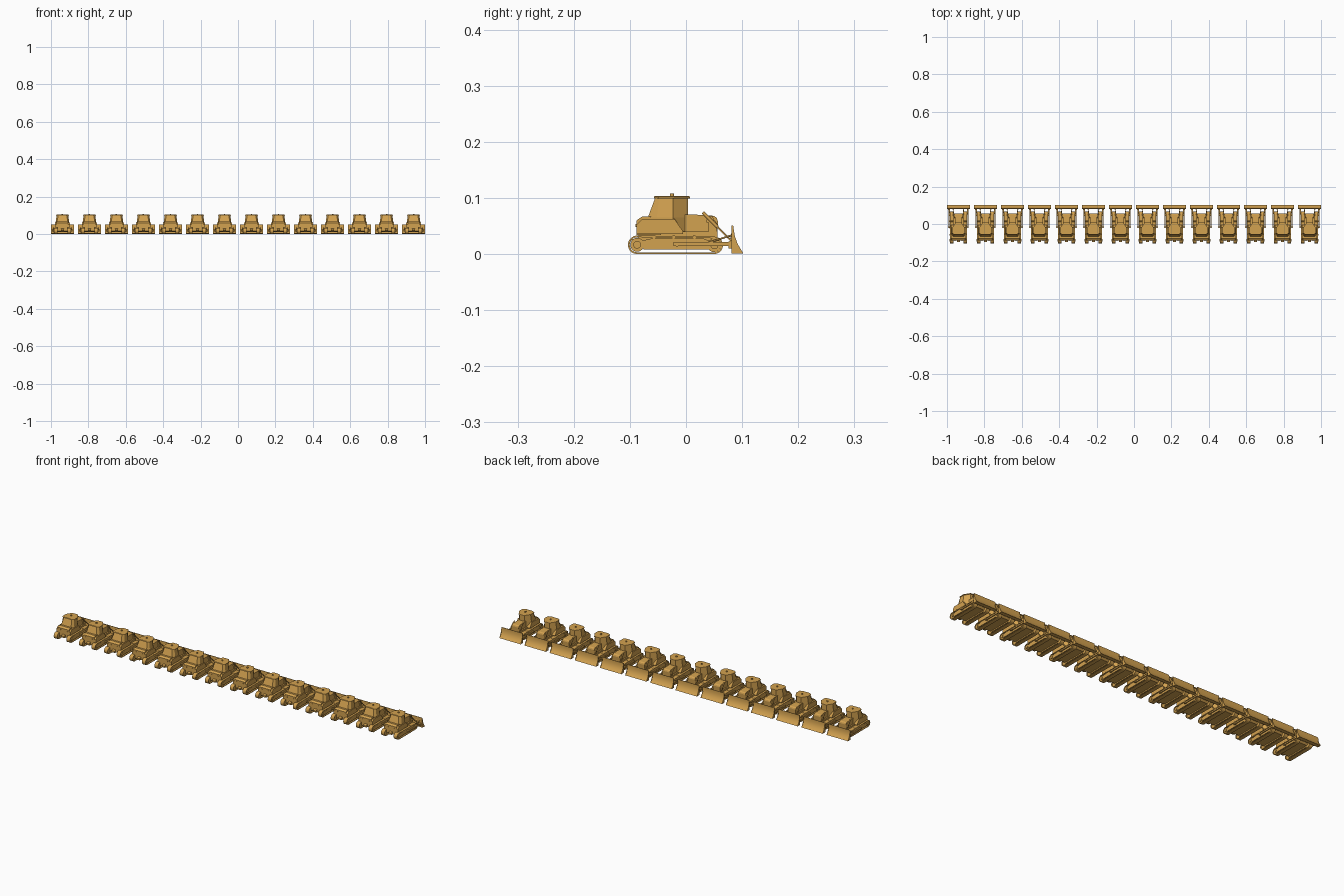
import bpy, bmesh, math
from mathutils import Vector

if "Cube" in bpy.data.objects:
    bpy.data.objects.remove(bpy.data.objects["Cube"])

COUNT, PITCH = 14, 0.1444
X0 = -PITCH * (COUNT - 1) / 2
paint = bpy.data.materials.new("yellow_paint")
paint.diffuse_color = (0.65, 0.36, 0.08, 1)
paint.use_nodes = True
paint.node_tree.nodes["Principled BSDF"].inputs["Base Color"].default_value = paint.diffuse_color


def finish(name, bm, mirror=False, smooth=False):
    """Make one part, mirror it across the vehicle and repeat it along the row."""
    bmesh.ops.recalc_face_normals(bm, faces=bm.faces[:])
    me = bpy.data.meshes.new(name)
    bm.to_mesh(me)
    bm.free()
    me.materials.append(paint)
    ob = bpy.data.objects.new(name, me)
    bpy.context.collection.objects.link(ob)
    ob.location.x = X0
    if mirror:
        ob.modifiers.new("both_sides", 'MIRROR').use_mirror_merge = False
    row = ob.modifiers.new("row", 'ARRAY')
    row.count = COUNT
    row.use_relative_offset = False
    row.use_constant_offset = True
    row.constant_offset_displace = (PITCH, 0, 0)
    if smooth:
        bpy.ops.object.select_all(action='DESELECT')
        ob.select_set(True)
        bpy.context.view_layer.objects.active = ob
        bpy.ops.object.shade_smooth_by_angle(angle=math.radians(35))
    return ob


def loft(bm, rings):
    """Skin a list of equal-length rings and cap both ends."""
    vs = [[bm.verts.new(p) for p in r] for r in rings]
    n = len(vs[0])
    for a, b in zip(vs, vs[1:]):
        for i in range(n):
            j = (i + 1) % n
            bm.faces.new((a[i], a[j], b[j], b[i]))
    bm.faces.new(vs[0])
    bm.faces.new(vs[-1])


def side(name, prof, x0, x1, mirror=False, smooth=False):
    """Extrude a (y, z) profile across x."""
    bm = bmesh.new()
    loft(bm, [[(x, y, z) for y, z in prof] for x in (x0, x1)])
    return finish(name, bm, mirror, smooth)


def rod_into(bm, a, b, r, n=12):
    a, b = Vector(a), Vector(b)
    d = (b - a).normalized()
    u = d.orthogonal().normalized()
    v = d.cross(u)
    ang = [2 * math.pi * i / n for i in range(n)]
    loft(bm, [[c + r * (u * math.cos(t) + v * math.sin(t)) for t in ang] for c in (a, b)])


def rods(name, items, mirror=False):
    bm = bmesh.new()
    for a, b, r in items:
        rod_into(bm, a, b, r)
    return finish(name, bm, mirror, True)


def plan(half, z):
    """Symmetric ring from (x, y) points on the right half."""
    return [(x, y, z) for x, y in half] + [(-x, y, z) for x, y in reversed(half)]


# track belts: closed loops around both end wheels
def belt_loop(t):
    pts = []
    for cy, cz, r, a0 in ((-0.087, 0.0165, 0.0165, 90), (0.0505, 0.0155, 0.0155, 270)):
        for i in range(11):
            a = math.radians(a0 + 18 * i)
            pts.append((cy + (r - t) * math.cos(a), cz + (r - t) * math.sin(a)))
    return pts


bm = bmesh.new()
grid = []
for x in (0.026, 0.046):
    grid.append([[bm.verts.new((x, y, z)) for y, z in belt_loop(t)] for t in (0, 0.003)])
loops = [grid[0][0], grid[1][0], grid[1][1], grid[0][1]]
for k in range(4):
    a, b = loops[k], loops[(k + 1) % 4]
    for i in range(len(a)):
        j = (i + 1) % len(a)
        bm.faces.new((a[i], a[j], b[j], b[i]))
finish("track_belt", bm, True, True)

# end wheels with hubs, support rollers
wheels = []
for y, z in ((-0.087, 0.0165), (0.0505, 0.0155)):
    wheels += [((0.029, y, z), (0.044, y, z), 0.0125), ((0.044, y, z), (0.047, y, z), 0.007)]
rods("track_wheels", wheels, True)
rods("upper_rollers", [((0.03, y, 0.030), (0.0465, y, 0.030), 0.0035) for y in (-0.057, -0.022, 0.015)], True)
side("track_frame", [(-0.076, 0.008), (0.042, 0.008), (0.045, 0.022), (0.03, 0.028),
                     (-0.06, 0.028), (-0.078, 0.024)], 0.028, 0.044, True)
# hull between the tracks
side("lower_hull", [(-0.085, 0.016), (-0.078, 0.012), (0.048, 0.012), (0.056, 0.02),
                    (0.056, 0.04), (-0.085, 0.04)], -0.026, 0.026)
# fenders beside the cab
side("fender", [(-0.088, 0.036), (-0.088, 0.052), (-0.078, 0.062), (-0.02, 0.062),
                (-0.005, 0.040), (-0.005, 0.036)], 0.022, 0.040, True)
# rear tank
side("rear_tank", [(-0.088, 0.034), (-0.088, 0.060), (-0.078, 0.067), (-0.045, 0.067),
                   (-0.045, 0.034)], -0.031, 0.031)
rods("rear_lamps", [((0.018, -0.090, 0.051), (0.018, -0.085, 0.051), 0.003)], True)
side("hitch", [(-0.097, 0.018), (-0.097, 0.026), (-0.084, 0.030), (-0.084, 0.014)], -0.008, 0.008)

# cab: tapered towards the rear top, angled windscreen sides
bm = bmesh.new()
loft(bm, [plan([(0.029, -0.068), (0.036, -0.052), (0.036, -0.023), (0.014, 0.004)], 0.040),
          plan([(0.029, -0.068), (0.036, -0.052), (0.036, -0.023), (0.014, 0.004)], 0.065),
          plan([(0.022, -0.055), (0.031, -0.048), (0.031, -0.023), (0.014, 0.004)], 0.100)])
finish("cab", bm)
bm = bmesh.new()
roof = [(0.022, -0.057), (0.034, -0.049), (0.034, -0.021), (0.016, 0.007)]
loft(bm, [plan(roof, 0.099), plan(roof, 0.102),
          plan([(x * 0.93, y * 0.93 - 0.002) for x, y in roof], 0.1035)])
finish("cab_roof", bm)
rods("roof_beacon", [((0, -0.025, 0.103), (0, -0.025, 0.108), 0.004)])

# engine hood with rounded nose
side("engine_hood", [(-0.005, 0.034), (0.056, 0.034), (0.057, 0.058), (0.055, 0.064),
                     (0.050, 0.068), (0.02, 0.070), (-0.005, 0.070)], -0.019, 0.019)
side("nose_guard", [(0.04, 0.036), (0.055, 0.036), (0.055, 0.055), (0.05, 0.061), (0.04, 0.061)],
     0.017, 0.024, True)
# lift cylinders and their brackets
rods("lift_cylinders", [((0.024, 0.030, 0.074), (0.026, 0.056, 0.048), 0.0028),
                        ((0.026, 0.056, 0.048), (0.028, 0.084, 0.020), 0.0016)], True)
side("cylinder_bracket", [(0.036, 0.056), (0.050, 0.056), (0.048, 0.067), (0.038, 0.067)],
     0.017, 0.023, True)
# push arms outside the tracks
side("push_arm", [(-0.022, 0.014), (0.084, 0.014), (0.084, 0.021), (-0.022, 0.021)],
     0.048, 0.053, True)
rods("arm_pivot", [((0.04, -0.016, 0.0175), (0.055, -0.016, 0.0175), 0.004)], True)
rods("blade_brace", [((0.050, 0.036, 0.019), (0.046, 0.083, 0.034), 0.0016)], True)
side("blade_mount", [(0.076, 0.010), (0.085, 0.010), (0.085, 0.026), (0.076, 0.022)],
     0.046, 0.055, True)
side("blade_rib", [(0.078, 0.012), (0.086, 0.008), (0.083, 0.040), (0.080, 0.036)],
     0.024, 0.031, True)

# curved blade with flat back and cutting edge
side("blade", [(0.081, 0.002), (0.102, 0.001), (0.096, 0.008), (0.090, 0.017), (0.086, 0.028),
               (0.084, 0.040), (0.084, 0.051), (0.082, 0.051), (0.081, 0.038)],
     -0.060, 0.060, smooth=True)
side("blade_end_plate", [(0.081, 0.001), (0.1025, 0.0005), (0.092, 0.018), (0.087, 0.032),
                         (0.084, 0.051), (0.081, 0.051)], 0.0595, 0.0613, True)
